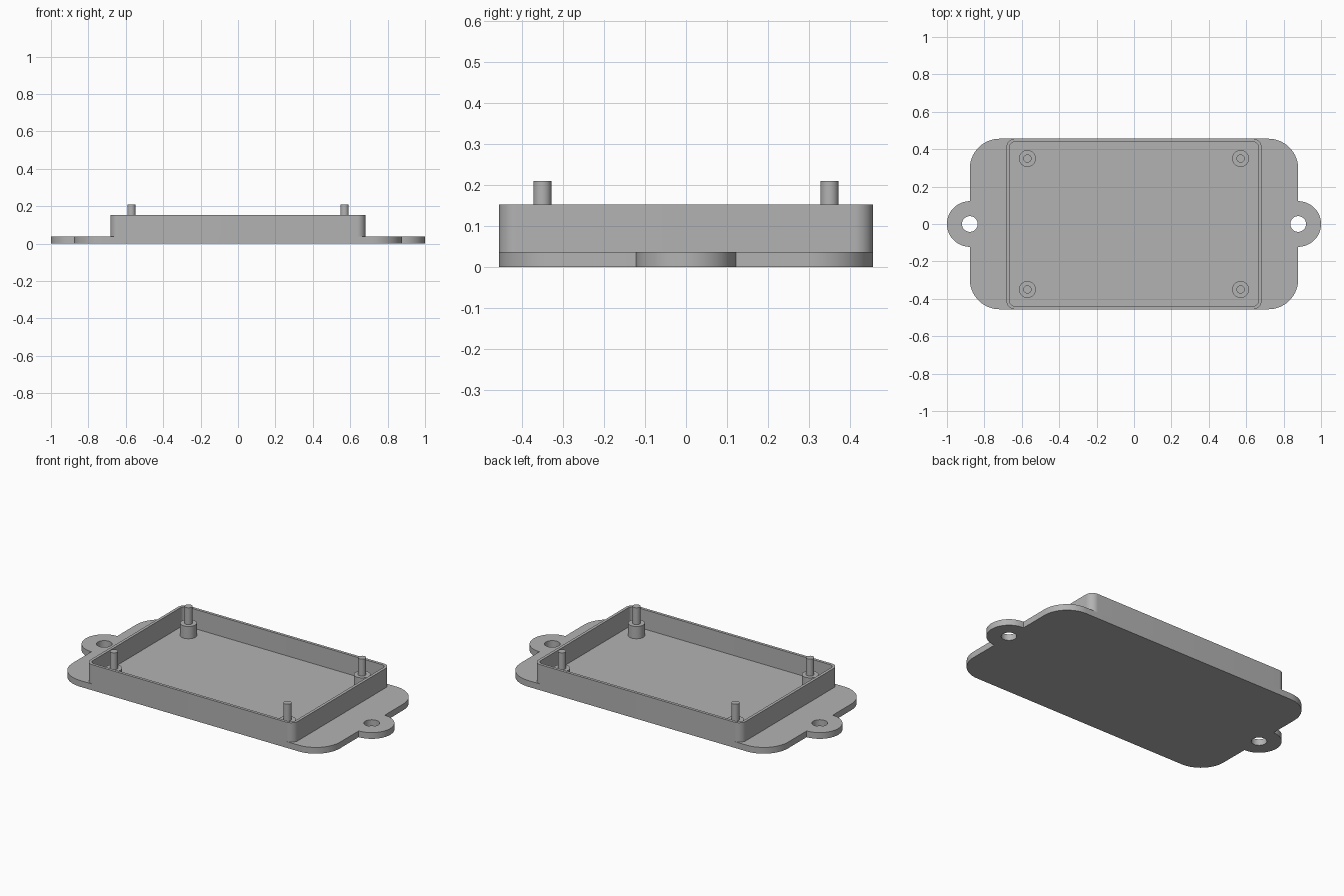
import bpy, bmesh
from math import sin, cos, pi, radians

cube = bpy.data.objects.get("Cube")
if cube:
    bpy.data.objects.remove(cube, do_unlink=True)

grey = bpy.data.materials.new("light grey plastic")
grey.use_nodes = True
COLOUR = (0.45, 0.45, 0.45, 1)
grey.diffuse_color = COLOUR
grey.node_tree.nodes["Principled BSDF"].inputs["Base Color"].default_value = COLOUR


def arc(cx, cy, r, start, end, steps):
    angles = [radians(start + (end - start) * i / steps) for i in range(steps + 1)]
    return [(cx + r * cos(a), cy + r * sin(a)) for a in angles]


def circle(cx, cy, r, steps=48):
    return arc(cx, cy, r, 0, 360, steps)[:-1]


def rounded_rect(hx, hy, r, tab=None):
    """Rounded rectangle, optionally with a round ear on each short side."""
    points = []
    for side, turn in ((1, 0), (-1, 180)):
        x, y = side * (hx - r), side * (hy - r)
        if tab:
            points += arc(side * hx, 0, tab, turn - 90, turn + 90, 40)
        points += arc(x, y, r, turn, turn + 90, 16)
        points += arc(-x, y, r, turn + 90, turn + 180, 16)
    return points


def extrude_outline(name, outlines, z0, z1):
    """Fill nested outlines (inner ones become holes) and extrude them."""
    curve = bpy.data.curves.new(name, 'CURVE')
    curve.dimensions = '2D'
    curve.fill_mode = 'BOTH'
    curve.extrude = (z1 - z0) / 2
    for outline in outlines:
        spline = curve.splines.new('POLY')
        spline.points.add(len(outline) - 1)
        for point, (x, y) in zip(spline.points, outline):
            point.co = (x, y, 0, 1)
        spline.use_cyclic_u = True
    obj = bpy.data.objects.new(name, curve)
    bpy.context.collection.objects.link(obj)
    bpy.ops.object.select_all(action='DESELECT')
    obj.select_set(True)
    bpy.context.view_layer.objects.active = obj
    bpy.ops.object.convert(target='MESH')
    obj = bpy.context.object
    obj.name = name
    bm = bmesh.new()
    bm.from_mesh(obj.data)
    bmesh.ops.remove_doubles(bm, verts=bm.verts, dist=1e-5)
    bmesh.ops.translate(bm, verts=bm.verts, vec=(0, 0, (z0 + z1) / 2))
    bmesh.ops.recalc_face_normals(bm, faces=bm.faces)
    bm.to_mesh(obj.data)
    bm.free()
    obj.data.materials.clear()
    obj.data.materials.append(grey)
    bpy.ops.object.shade_smooth_by_angle(angle=radians(30))
    return obj


FLOOR, RIM, BOSS, PIN = 0.037, 0.152, 0.11, 0.21
EAR_X, HALF_Y = 0.878, 0.456

# Base plate with screw ears
extrude_outline("base_plate",
                [rounded_rect(EAR_X, HALF_Y, 0.16, tab=0.122),
                 circle(EAR_X, 0, 0.042), circle(-EAR_X, 0, 0.042)], 0, FLOOR)

# Open tray wall
extrude_outline("tray_wall",
                [rounded_rect(0.682, HALF_Y, 0.045),
                 rounded_rect(0.665, HALF_Y - 0.017, 0.028)], FLOOR, RIM)

# Corner standoffs with locating pins
for sx, x_name in ((1, "left"), (-1, "right")):
    for sy, y_name in ((1, "back"), (-1, "front")):
        x, y = sx * 0.57, sy * 0.35
        extrude_outline(f"standoff_{y_name}_{x_name}", [circle(x, y, 0.045)], FLOOR, BOSS)
        extrude_outline(f"pin_{y_name}_{x_name}", [circle(x, y, 0.022, 32)], BOSS, PIN)
